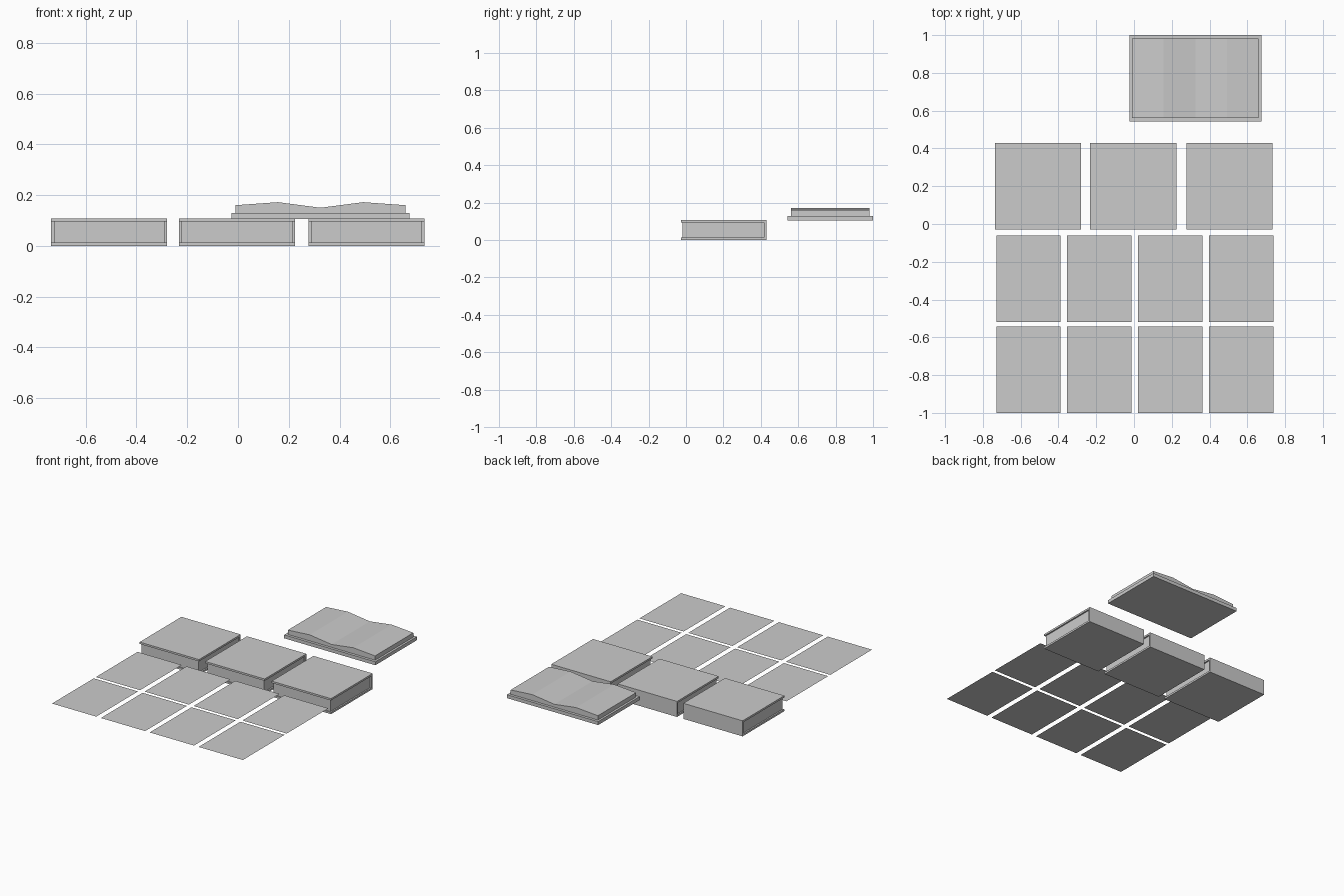
import bpy, bmesh

if "Cube" in bpy.data.objects:
    bpy.data.objects.remove(bpy.data.objects["Cube"])


def make_object(name, bm):
    bmesh.ops.recalc_face_normals(bm, faces=bm.faces)
    mesh = bpy.data.meshes.new(name)
    bm.to_mesh(mesh)
    bm.free()
    obj = bpy.data.objects.new(name, mesh)
    bpy.context.collection.objects.link(obj)
    return obj


def extruded(name, profile, direction, plane):
    """Extrude a closed 2D profile; plane maps (a, b) to a 3D point."""
    bm = bmesh.new()
    face = bm.faces.new([bm.verts.new(plane(a, b)) for a, b in profile])
    ext = bmesh.ops.extrude_face_region(bm, geom=[face])["geom"]
    verts = [g for g in ext if isinstance(g, bmesh.types.BMVert)]
    bmesh.ops.translate(bm, vec=direction, verts=verts)
    return make_object(name, bm)


def box(name, x0, x1, y0, y1, z0, z1):
    rect = [(x0, y0), (x1, y0), (x1, y1), (x0, y1)]
    return extruded(name, rect, (0, 0, z1 - z0), lambda a, b: (a, b, z0))


# Closed books: C-shaped cover with the spine at the back, pages set inside
Y0, Y1, H, T = -0.028, 0.43, 0.108, 0.013
cover = [(Y0, 0), (Y1, 0), (Y1, H), (Y0, H), (Y0, H - T),
         (Y1 - T, H - T), (Y1 - T, T), (Y0, T)]
for i, cx in enumerate((-0.508, -0.004, 0.506), 1):
    x0, x1 = cx - 0.228, cx + 0.228
    extruded(f"book_cover_{i}", cover, (x1 - x0, 0, 0), lambda a, b: (x0, a, b))
    box(f"book_pages_{i}", x0 + 0.01, x1 - 0.01, Y0 + 0.008, Y1 - T,
        T, H - T)

# Open book: flat cover and a page block with two humps
box("open_book_cover", -0.025, 0.675, 0.543, 1.0, 0.106, 0.13)
pages = [(-0.01, 0.13), (0.66, 0.13), (0.66, 0.16), (0.4935, 0.172),
         (0.325, 0.15), (0.1575, 0.172), (-0.01, 0.16)]
extruded("open_book_pages", pages, (0, 0.42, 0), lambda a, b: (a, 0.5615, b))

# Loose sheets: two rows of four flat pages, level with mid-height of the books
for row, cy in enumerate((-0.29, -0.771), 1):
    for col in range(4):
        cx = -0.559 + col * 0.3755
        bm = bmesh.new()
        bm.faces.new([bm.verts.new((cx + sx * 0.17, cy + sy * 0.229, 0.054))
                      for sx, sy in ((-1, -1), (1, -1), (1, 1), (-1, 1))])
        sheet = make_object(f"loose_sheet_{row}_{col + 1}", bm)
        if sheet.data.polygons[0].normal.z < 0:
            sheet.data.flip_normals()
